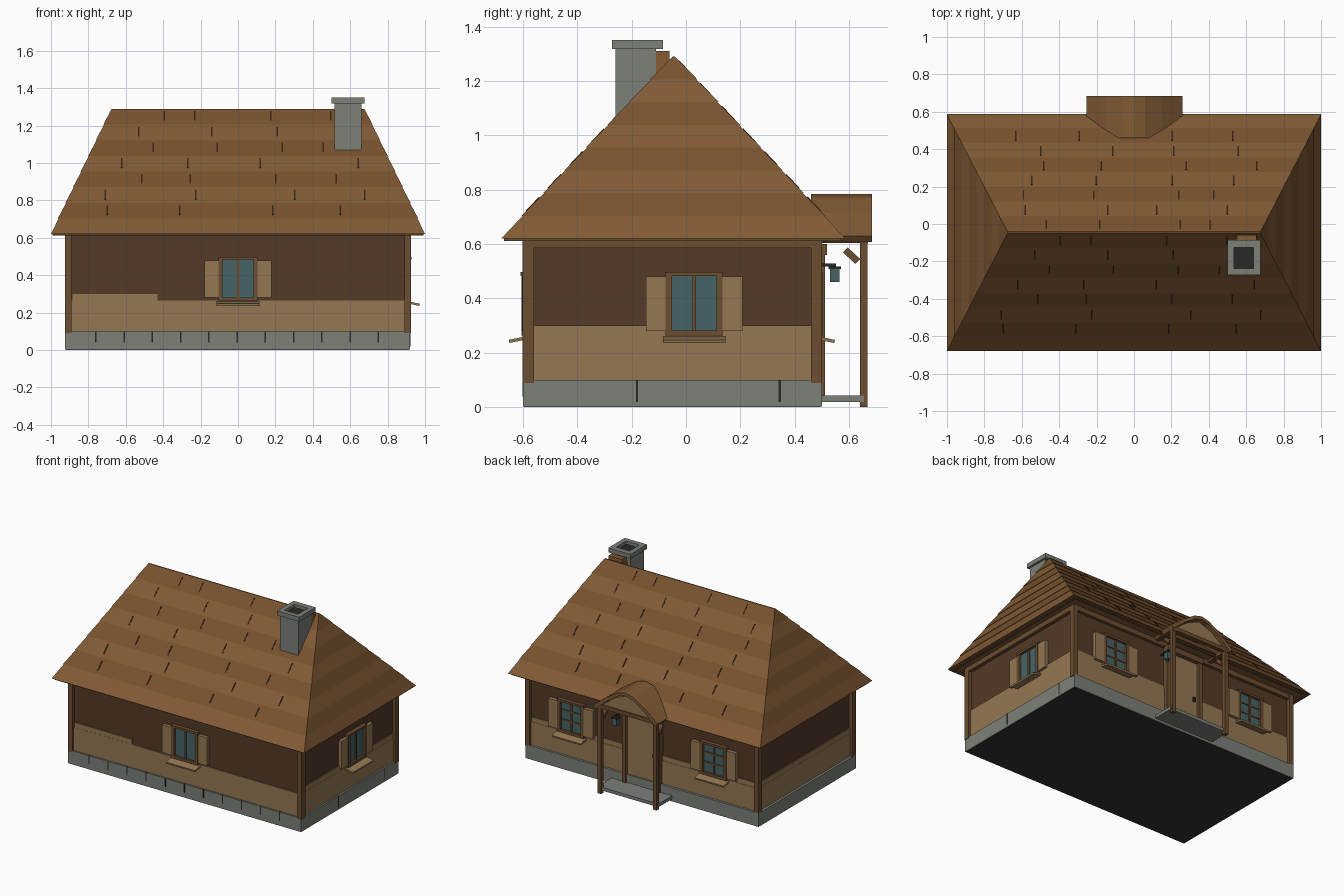
import bpy, bmesh, math, random
from mathutils import Matrix, Vector

if "Cube" in bpy.data.objects:
    bpy.data.objects.remove(bpy.data.objects["Cube"])

random.seed(4)


def mat(name, r, g, b):
    m = bpy.data.materials.new(name)
    m.diffuse_color = [(c / 255) ** 2.2 for c in (r, g, b)] + [1]
    m.use_nodes = True
    m.node_tree.nodes["Principled BSDF"].inputs["Base Color"].default_value = m.diffuse_color
    return m


ROOF = mat("roof_brown", 128, 91, 56)
ROOF2 = mat("roof_brown_dark", 118, 83, 50)
GAP = mat("gap_dark", 58, 40, 27)
WALL = mat("wall_dark", 84, 60, 43)
TAN = mat("plank_tan", 148, 119, 84)
TIMBER = mat("timber", 106, 78, 52)
STONE = mat("stone", 124, 127, 120)
GLASS = mat("glass", 72, 100, 102)
SOOT = mat("soot", 45, 45, 44)
BASE = mat("underside", 52, 54, 51)


def finish(bm, name, mats):
    bmesh.ops.recalc_face_normals(bm, faces=bm.faces)
    me = bpy.data.meshes.new(name)
    bm.to_mesh(me)
    bm.free()
    ob = bpy.data.objects.new(name, me)
    bpy.context.collection.objects.link(ob)
    for m in mats:
        me.materials.append(m)
    return ob


def box(name, x, y, z, m, M=Matrix()):
    """Box from (min, max) pairs, placed by matrix M."""
    size = Vector((x[1] - x[0], y[1] - y[0], z[1] - z[0]))
    mid = Vector((sum(x) / 2, sum(y) / 2, sum(z) / 2))
    bm = bmesh.new()
    bmesh.ops.create_cube(bm, size=1, matrix=M @ Matrix.Translation(mid) @ Matrix.Diagonal((*size, 1)))
    return finish(bm, name, [m])


def prism(name, profile, y0, y1, m):
    """Extrude an x-z profile along y."""
    bm = bmesh.new()
    f = bm.faces.new([bm.verts.new((x, y0, z)) for x, z in profile])
    ext = bmesh.ops.extrude_face_region(bm, geom=[f])["geom"]
    bmesh.ops.translate(bm, vec=(0, y1 - y0, 0), verts=[v for v in ext if isinstance(v, bmesh.types.BMVert)])
    return finish(bm, name, [m])


def lerp(a, b, t):
    return a + (b - a) * t


# stone footing, walls, tan lower planking
box("footing", (-.925, .92), (-.6, .5), (.003, .1), STONE)
box("underside", (-.92, .915), (-.595, .495), (0, .004), BASE)
box("walls", (-.9, .9), (-.58, .475), (.1, .63), WALL)
box("lower_planks", (-.908, .908), (-.588, .483), (.1, .265), TAN)
box("side_planks", (-.907, .907), (-.57, .465), (.26, .3), TAN)
box("front_plank_step", (-.885, -.43), (-.587, -.57), (.26, .3), TAN)
box("back_planks", (-.885, .885), (.46, .481), (.26, .3), TAN)

# corner posts and top beams under the eaves
for sx in (-1, 1):
    for y in ((-.602, -.56), (.46, .5)):
        x = sorted((sx * .89, sx * .925))
        box("corner_post", x, y, (.09, .625), TIMBER)
    x = sorted((sx * .9, sx * .925))
    box("side_top_beam", x, (-.58, .48), (.585, .625), TIMBER)
box("back_top_beam", (-.9, .9), (.47, .497), (.585, .625), TIMBER)

# dark joints in the footing stones
for i in range(11):
    x = -.76 + i * .151
    box("stone_joint", (x - .004, x + .004), (-.602, -.58), (.04, .1), SOOT)
for y in (-.18, .345):
    box("stone_joint", (.9, .922), (y - .004, y + .004), (.02, .1), SOOT)

# hipped roof made of overlapping courses
N = 8


def ring(t, out):
    x = lerp(1, .675, t) + out
    y0, y1 = lerp(-.68, -.049, t) - out, lerp(.587, -.041, t) + out
    z = lerp(.62, 1.29, t)
    return [(-x, y0, z), (x, y0, z), (x, y1, z), (-x, y1, z)]


bm = bmesh.new()
rings = []
for i in range(N):
    rings.append([bm.verts.new(p) for p in ring(i / N, .004 if i else 0)])
    rings.append([bm.verts.new(p) for p in ring((i + 1) / N, 0)])
bm.faces.new(rings[0])
bm.faces.new(rings[-1])
for k, (a, b) in enumerate(zip(rings, rings[1:])):
    for j in range(4):
        f = bm.faces.new((a[j], a[(j + 1) % 4], b[(j + 1) % 4], b[j]))
        f.material_index = (k // 2) % 2
finish(bm, "roof", [ROOF, ROOF2])

# short dark gaps between the shingles on both long slopes
for y_eave, sgn in ((-.68, 1), (.587, -1)):
    ang = sgn * math.atan2(.67, abs(y_eave + .045))
    for i in range(1, N):
        t = (i + .5) / N
        half = lerp(.9, .6, t)
        for k in range(4):
            x = lerp(-half, half, (k + random.uniform(.2, .8)) / 4)
            M = Matrix.Translation((x, lerp(y_eave, -.045, t), lerp(.62, 1.29, t))) @ Matrix.Rotation(ang, 4, 'X')
            box("shingle_gap", (-.004, .004), (-.035, .035), (-.004, .005), GAP, M)

# thin fascia strips along the eaves
for s in (-1, 1):
    x = sorted((s * .965, s * .992))
    box("side_fascia", x, (-.66, .57), (.612, .63), TIMBER)
for y in ((-.67, -.65), (.557, .577)):
    box("long_fascia", (-.98, .98), y, (.612, .63), TIMBER)

# chimney: four walls, cap rim and dark flue
box("chimney", (.515, .66), (-.26, -.11), (1.0, 1.325), STONE)
for n, x, y in (("a", (.5, .535), (-.272, -.085)), ("b", (.64, .675), (-.272, -.085)),
                ("c", (.535, .64), (-.272, -.237)), ("d", (.535, .64), (-.125, -.085))):
    box("chimney_rim_" + n, x, y, (1.318, 1.35), STONE)
box("flue", (.535, .64), (-.237, -.125), (1.318, 1.328), SOOT)
flash = prism("chimney_flashing", [(.53, 1.2), (.66, 1.2), (.655, 1.31), (.55, 1.31)], -.115, -.06, ROOF)


# shuttered windows; local -y is outward from the wall
def window(name, pos, angle, bars):
    M = Matrix.Translation(pos) @ Matrix.Rotation(math.radians(angle), 4, 'Z')
    box(name + "_glass", (-.085, .085), (-.008, .01), (.28, .485), GLASS, M)
    for s in (-1, 1):
        box(name + "_jamb", sorted((s * .082, s * .105)), (-.024, .01), (.265, .495), TIMBER, M)
        box(name + "_shutter", sorted((s * .105, s * .178)), (-.022, .005), (.28, .48), TAN, M)
    box(name + "_head", (-.105, .105), (-.026, .01), (.483, .498), TIMBER, M)
    box(name + "_bottom", (-.105, .105), (-.024, .01), (.263, .282), TIMBER, M)
    sill = M @ Matrix.Translation((0, -.02, .252)) @ Matrix.Rotation(.2, 4, 'X')
    box(name + "_sill", (-.115, .115), (-.05, .02), (-.006, .006), TAN, sill)
    box(name + "_mullion", (-.007, .007), (-.016, .01), (.28, .485), TIMBER, M)
    for z in bars:
        box(name + "_bar", (-.085, .085), (-.014, .01), (z - .006, z + .006), TIMBER, M)


window("front_window", (0, -.582, 0), 0, [])
window("right_window", (.902, .03, 0), 90, [])
for sx in (-1, 1):
    window("back_window", (sx * .565, .478, 0), 180, [.35, .42])

# back door with frame
box("door", (-.12, .12), (.46, .488), (.04, .56), TAN)
for s in (-1, 1):
    box("door_jamb", sorted((s * .12, s * .15)), (.46, .512), (.04, .6), TIMBER)
box("door_lintel", (-.15, .15), (.46, .518), (.56, .6), TIMBER)
box("door_handle", (-.1, -.085), (.485, .503), (.27, .3), SOOT)

# porch: slab, posts, beams, braces and small arched gable roof
box("porch_floor", (-.24, .24), (.48, .655), (.02, .043), STONE)
for s in (-1, 1):
    x = sorted((s * .205, s * .235))
    box("porch_post", x, (.64, .668), (0, .64), TIMBER)
    box("porch_side_beam", x, (.47, .67), (.605, .635), TIMBER)
    box("porch_brace", x, (.58, .642), (.515, .54), TIMBER,
        Matrix.Translation((0, .61, .56)) @ Matrix.Rotation(-.75, 4, 'X') @ Matrix.Translation((0, -.61, -.53)))
box("porch_front_beam", (-.235, .235), (.64, .668), (.612, .64), TIMBER)
outer = [(-.255, .63), (-.15, .715), (-.06, .77), (0, .785), (.06, .77), (.15, .715), (.258, .63)]
inner = [(x * .93, z - .022) for x, z in reversed(outer)]
prism("porch_roof", outer + inner, .46, .685, ROOF)
prism("porch_gable", [(-.2, .64), (-.1, .715), (0, .755), (.1, .715), (.2, .64)], .645, .66, TAN)

# hanging lantern by the door
box("lantern", (.155, .19), (.53, .565), (.46, .51), GLASS)
box("lantern_cap", (.15, .195), (.525, .57), (.508, .518), SOOT)
box("lantern_arm", (.168, .177), (.47, .552), (.518, .528), SOOT)
